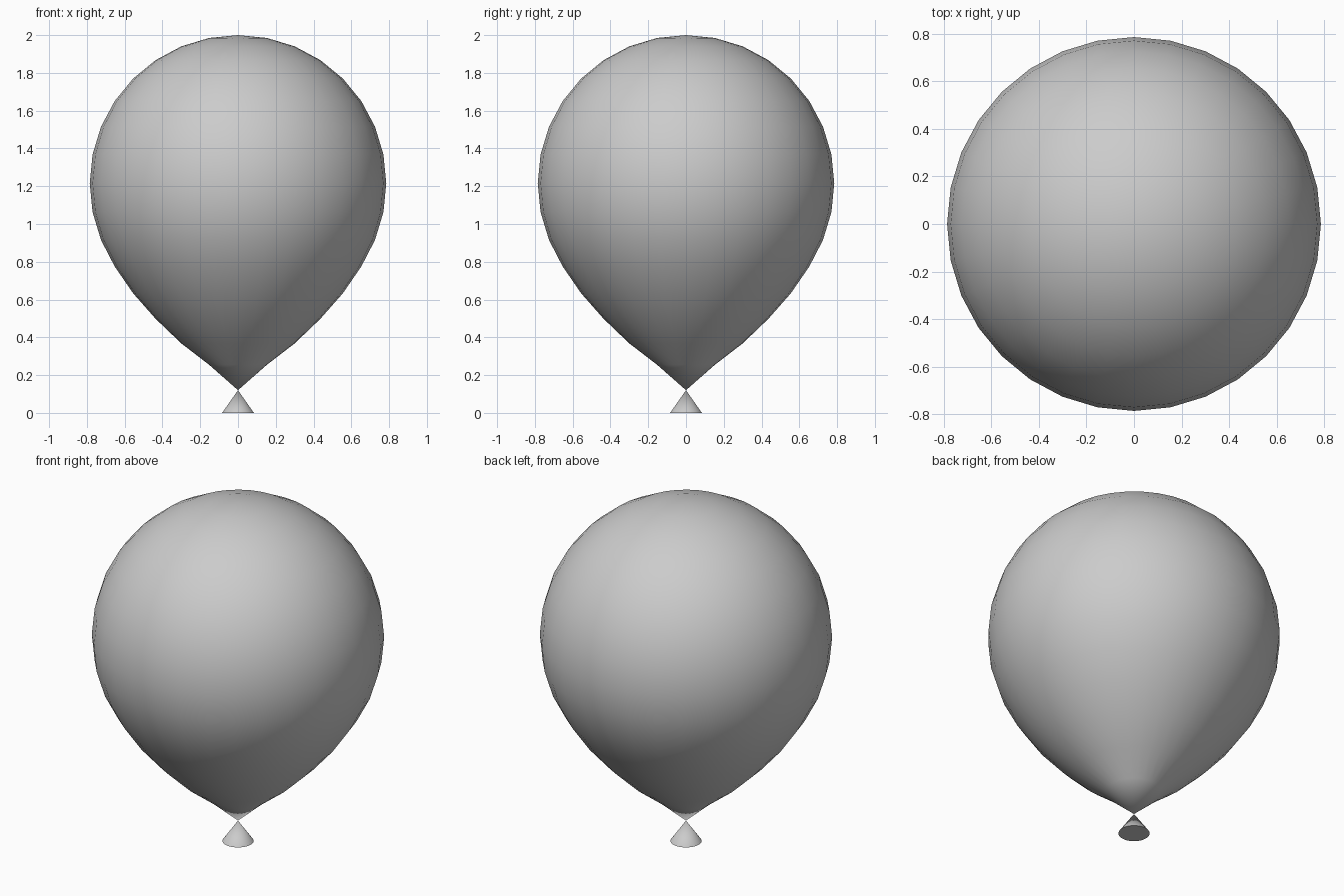
import bpy, math

if "Cube" in bpy.data.objects:
    bpy.data.objects.remove(bpy.data.objects["Cube"])

# Balloon body: UV sphere with its lower half drawn down to a point
R, CZ = 0.785, 1.215
bpy.ops.mesh.primitive_uv_sphere_add(segments=32, ring_count=16, radius=R)
body = bpy.context.object
body.name = "balloon_body"
lower = [1.215, 1.063, 0.915, 0.775, 0.633, 0.498, 0.368, 0.255, 0.12]
for v in body.data.vertices:
    ring = round(math.asin(max(-1, min(1, v.co.z / R))) / (math.pi / 16))
    v.co.z = CZ + v.co.z if ring >= 0 else lower[-ring]
bpy.ops.object.shade_smooth()

# Flared knot under the balloon
bpy.ops.mesh.primitive_cone_add(vertices=32, radius1=0.084, radius2=0, depth=0.12,
                                location=(0, 0, 0.06))
knot = bpy.context.object
knot.name = "balloon_knot"
bpy.ops.object.shade_smooth_by_angle(angle=math.radians(40))
